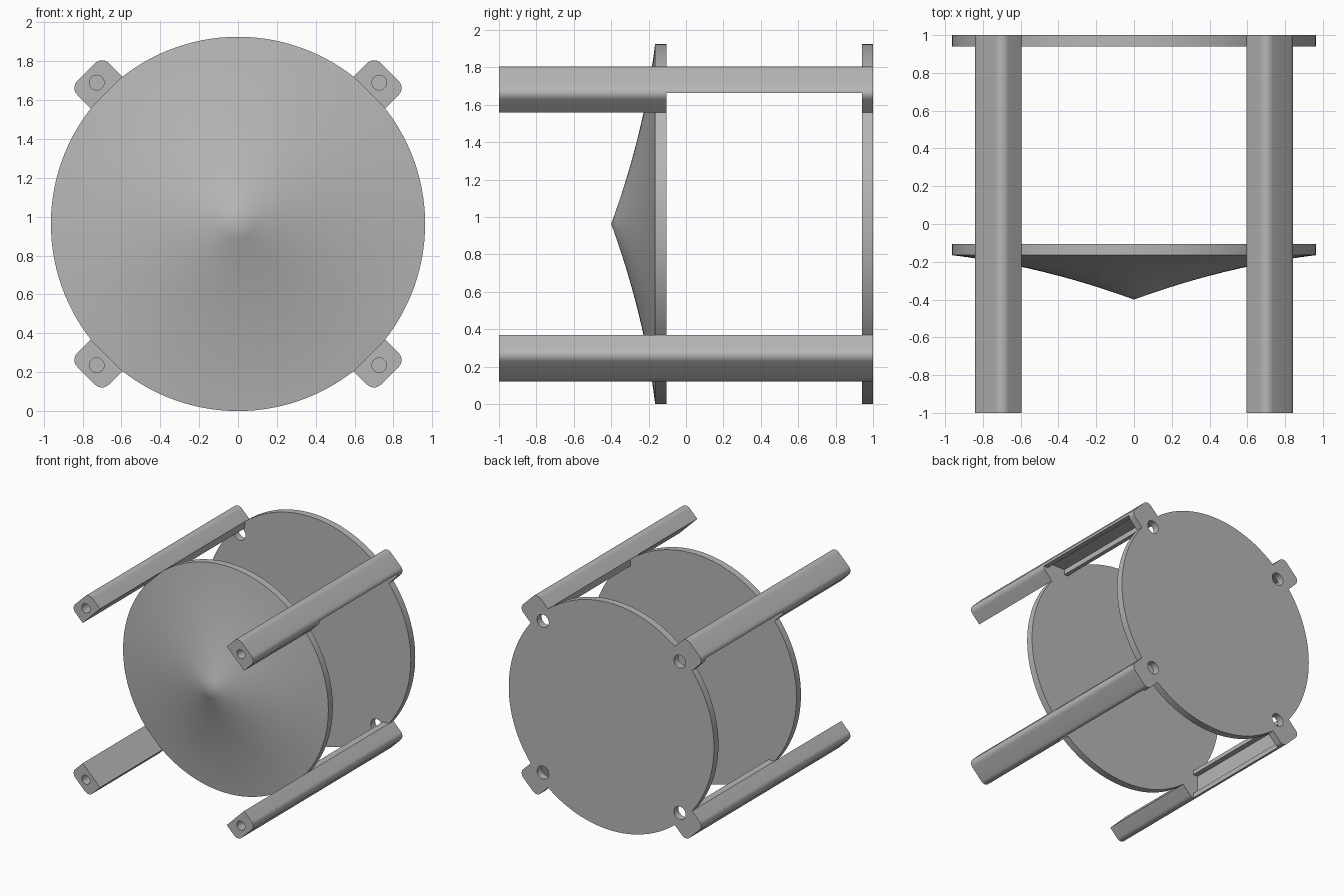
import bpy
import bmesh
from math import sin, cos, radians, sqrt, pi
from mathutils import Matrix

cube = bpy.data.objects.get("Cube")
if cube:
    bpy.data.objects.remove(cube)

R = 0.963            # disc radius, also the height of the axis
DISC_BACK = -0.105   # rear face of the front disc
PLATE_FRONT = 0.94   # front face of the back plate

grey = bpy.data.materials.new("plain_grey")
grey.use_nodes = True
colour = (0.47, 0.47, 0.47, 1)
grey.diffuse_color = colour
grey.node_tree.nodes["Principled BSDF"].inputs["Base Color"].default_value = colour


def finish(name, bm, smooth=True):
    bmesh.ops.remove_doubles(bm, verts=bm.verts, dist=1e-5)
    bmesh.ops.recalc_face_normals(bm, faces=bm.faces)
    mesh = bpy.data.meshes.new(name)
    bm.to_mesh(mesh)
    bm.free()
    mesh.materials.append(grey)
    obj = bpy.data.objects.new(name, mesh)
    bpy.context.collection.objects.link(obj)
    obj.location.z = R
    if smooth:
        bpy.ops.object.select_all(action="DESELECT")
        obj.select_set(True)
        bpy.context.view_layer.objects.active = obj
        bpy.ops.object.shade_smooth_by_angle(angle=radians(30))
    return obj


def lathe(name, profile):
    """Turn (radius, y) points about the y axis."""
    bm = bmesh.new()
    verts = [bm.verts.new((r, y, 0)) for r, y in profile]
    edges = [bm.edges.new(pair) for pair in zip(verts, verts[1:])]
    bmesh.ops.spin(bm, geom=verts + edges, cent=(0, 0, 0), axis=(0, 1, 0),
                   angle=2 * pi, steps=128)
    return finish(name, bm)


def prism(name, outline, y0, y1):
    """Extrude an (x, z) outline along y."""
    bm = bmesh.new()
    face = bm.faces.new([bm.verts.new((x, y0, z)) for x, z in outline])
    new = bmesh.ops.extrude_face_region(bm, geom=[face])["geom"]
    moved = [v for v in new if isinstance(v, bmesh.types.BMVert)]
    bmesh.ops.translate(bm, verts=moved, vec=(0, y1 - y0, 0))
    return finish(name, bm)


def drill(targets, name, x, z, y, radius, depth):
    """Cut a round hole along y."""
    bm = bmesh.new()
    bmesh.ops.create_cone(bm, cap_ends=True, segments=32, radius1=radius,
                          radius2=radius, depth=depth,
                          matrix=Matrix.Translation((x, y, z)) @ Matrix.Rotation(pi / 2, 4, "X"))
    cutter = finish(name, bm, smooth=False)
    cutter.hide_render = True
    cutter.hide_set(True)
    cutter.display_type = "WIRE"
    for obj in targets:
        mod = obj.modifiers.new("hole", "BOOLEAN")
        mod.operation = "DIFFERENCE"
        mod.solver = "EXACT"
        mod.object = cutter


# Front disc with a slightly hollow cone
cone = []
for i in range(13):
    t = 1 - i / 12
    cone.append((R * (1 - t), -0.165 - 0.235 * (0.5 * t + 0.5 * t * t)))
lathe("front_cone_disc", cone + [(R, DISC_BACK), (0, DISC_BACK)])

# Flat back plate
back_plate = lathe("back_plate", [(0, PLATE_FRONT), (R, PLATE_FRONT), (R, 1), (0, 1)])

# Bar section, set diagonally with its outer corners rounded
INNER, OUTER, HALF, ROUND = 0.956, 1.105, 0.115, 0.05


def diagonal(u, v):
    return ((u - v) / sqrt(2), (u + v) / sqrt(2))


def arc(v, start, end, steps):
    cx, cz = diagonal(OUTER - ROUND, v)
    angles = [radians(start + (end - start) * i / steps) for i in range(steps + 1)]
    return [(cx + ROUND * cos(a), cz + ROUND * sin(a)) for a in angles]


upper_arc = arc(HALF - ROUND, 135, 45, 8)
full = ([diagonal(INNER, HALF)] + upper_arc + arc(ROUND - HALF, 45, -45, 8)
        + [diagonal(INNER, -HALF)])
# Middle stretch: a channel, open on one side
channel = ([diagonal(INNER, HALF)] + upper_arc + arc(ROUND - HALF, 45, 0, 4)
           + [(0.80, 0.70), (0.79, 0.745), (0.63, 0.745), (0.63, 0.70), (0.595, 0.70)])

# Four bars, each with a screw hole in front and a hole through the plate
for side, sx in (("left", 1), ("right", -1)):
    for level, sz in (("upper", 1), ("lower", -1)):
        def place(outline):
            if sz > 0:
                return [(sx * x, z) for x, z in outline]
            return [(sx * z, -x) for x, z in outline]
        label = f"{level}_{side}"
        front = prism(label + "_bar_front", place(full), -1, DISC_BACK)
        prism(label + "_bar_channel", place(channel), DISC_BACK, PLATE_FRONT)
        tab = prism(label + "_bar_back", place(full), PLATE_FRONT, 1)
        drill([front], label + "_screw_hole", sx * 0.727, sz * 0.727, -1, 0.038, 0.5)
        drill([back_plate, tab], label + "_plate_hole", sx * 0.642, sz * 0.642,
              0.97, 0.055, 0.2)
